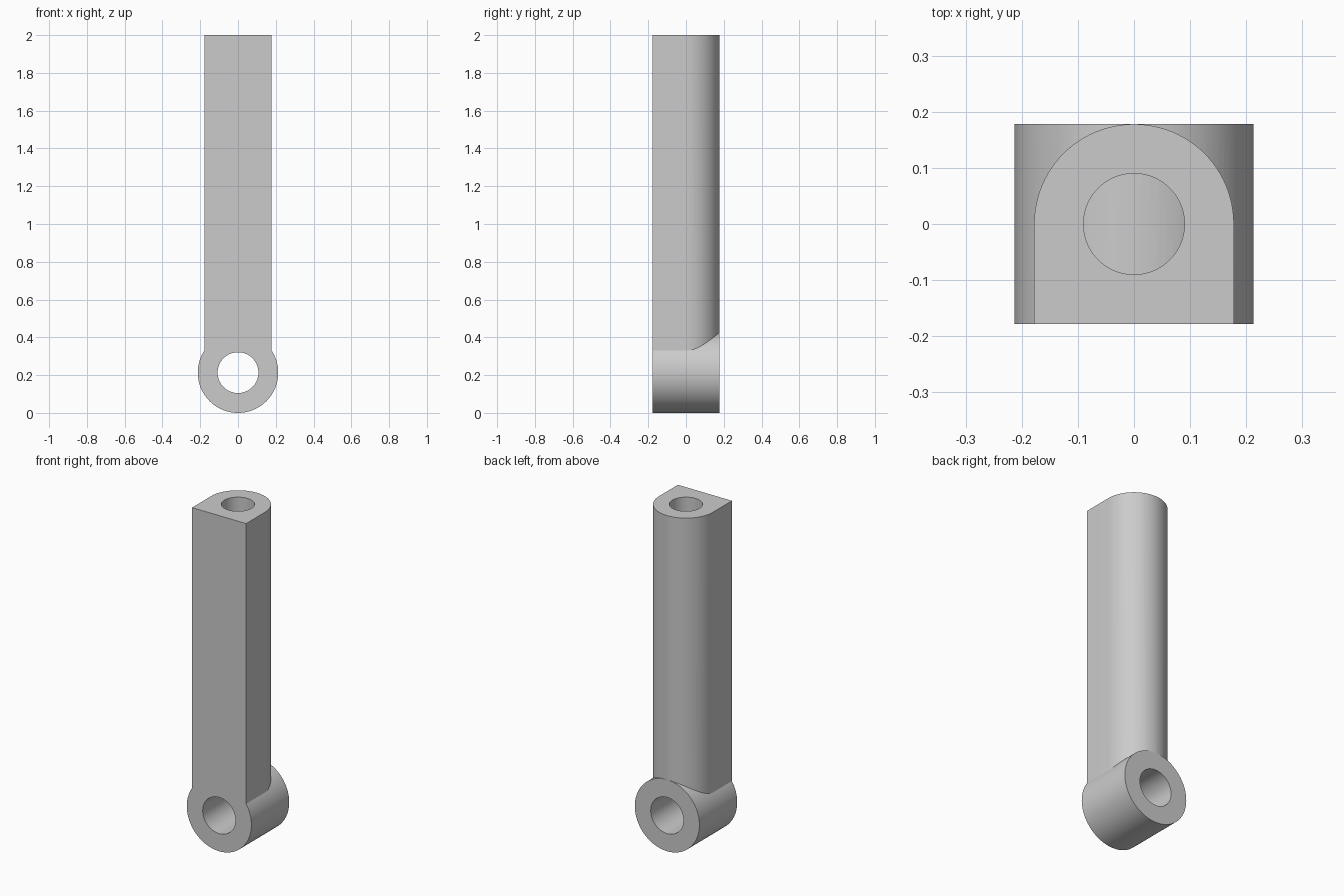
import bpy, bmesh, math

HALF = 0.178        # half width and half depth of the shaft
BOSS_R = 0.213      # outer radius of the pivot boss
BORE_R = 0.108      # pivot bore
SOCKET_R = 0.09     # socket in the top of the shaft
HEIGHT = 2.0

cube = bpy.data.objects.get("Cube")
if cube:
    bpy.data.objects.remove(cube, do_unlink=True)

grey = bpy.data.materials.new("plain_grey")
grey.use_nodes = True
colour = (0.6, 0.6, 0.6, 1)
grey.diffuse_color = colour
grey.node_tree.nodes["Principled BSDF"].inputs["Base Color"].default_value = colour


def prism(name, outline, vector):
    """Extrude a closed planar outline into a solid."""
    bm = bmesh.new()
    face = bm.faces.new([bm.verts.new(p) for p in outline])
    new = bmesh.ops.extrude_face_region(bm, geom=[face])["geom"]
    bmesh.ops.translate(bm, vec=vector, verts=[v for v in new if isinstance(v, bmesh.types.BMVert)])
    bmesh.ops.recalc_face_normals(bm, faces=bm.faces)
    mesh = bpy.data.meshes.new(name)
    bm.to_mesh(mesh)
    bm.free()
    mesh.materials.append(grey)
    obj = bpy.data.objects.new(name, mesh)
    bpy.context.collection.objects.link(obj)
    return obj


def arc(radius, start, end, steps):
    return [(radius * math.cos(a), radius * math.sin(a))
            for a in (start + (end - start) * i / steps for i in range(steps + 1))]


def circle(radius, steps=96):
    return arc(radius, 0, math.tau, steps)[:-1]


def boolean(target, tool, operation):
    mod = target.modifiers.new(tool.name, 'BOOLEAN')
    mod.operation = operation
    mod.solver = 'EXACT'
    mod.object = tool
    bpy.ops.object.select_all(action='DESELECT')
    bpy.context.view_layer.objects.active = target
    target.select_set(True)
    bpy.ops.object.modifier_apply(modifier=mod.name)
    bpy.data.objects.remove(tool, do_unlink=True)


# Shaft: flat front and sides, rounded back
section = arc(HALF, 0, math.pi, 48) + [(-HALF, -HALF), (HALF, -HALF)]
link = prism("link_arm", [(x, y, BOSS_R) for x, y in section], (0, 0, HEIGHT - BOSS_R))

# Socket running down the shaft to the boss
boolean(link, prism("socket_cutter", [(x, y, 0) for x, y in circle(SOCKET_R)],
                    (0, 0, HEIGHT + 0.2)), 'DIFFERENCE')

# Pivot boss lying front to back, closing the socket
boolean(link, prism("boss", [(x, -HALF, z + BOSS_R) for x, z in circle(BOSS_R)],
                    (0, 2 * HALF, 0)), 'UNION')

# Pivot bore through the boss
boolean(link, prism("bore_cutter", [(x, -0.4, z + BOSS_R) for x, z in circle(BORE_R)],
                    (0, 0.8, 0)), 'DIFFERENCE')

link.select_set(True)
bpy.context.view_layer.objects.active = link
bpy.ops.object.shade_smooth_by_angle(angle=math.radians(30))
